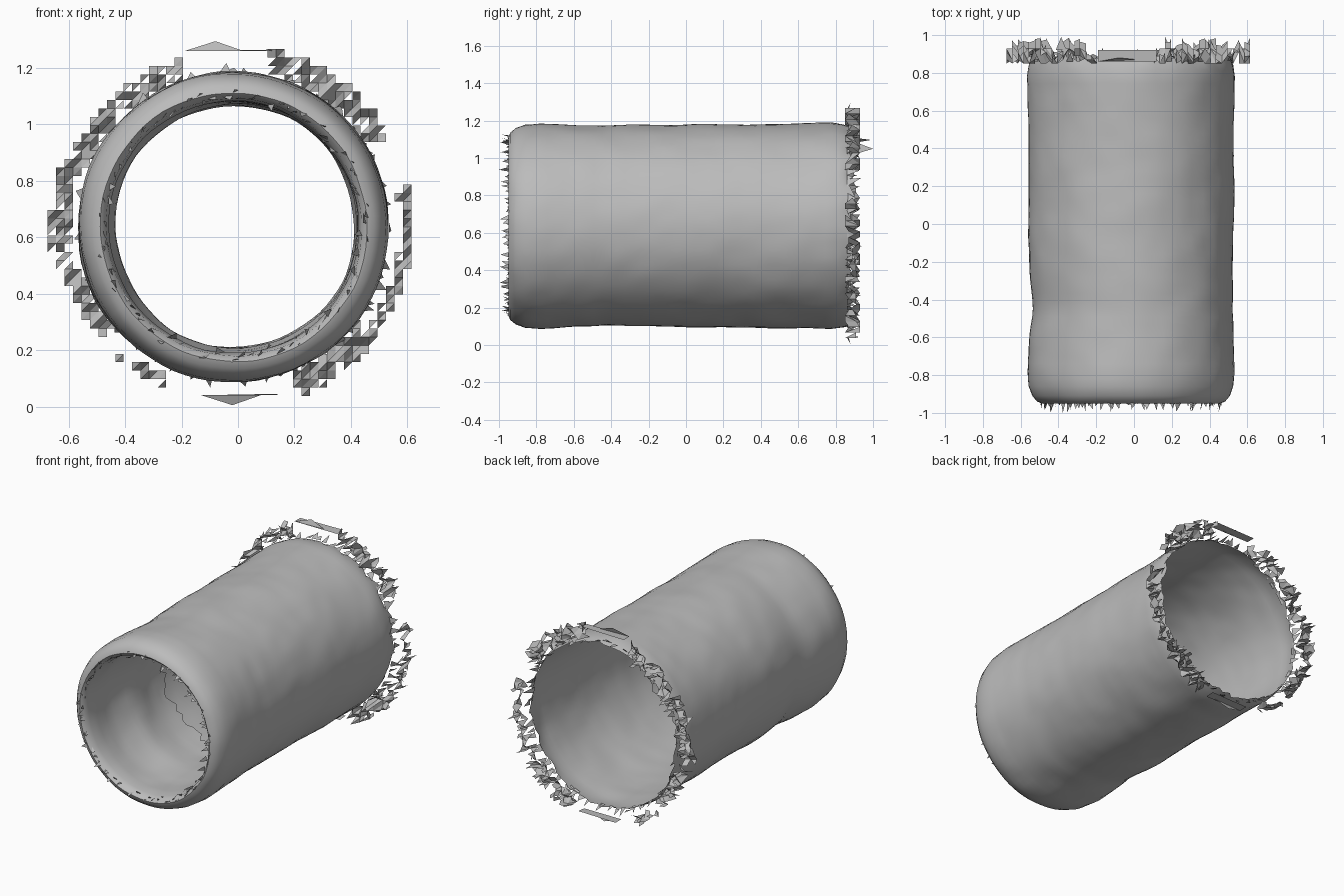
import bpy, bmesh, math, random
from mathutils import Vector, noise

random.seed(4)
if "Cube" in bpy.data.objects:
    bpy.data.objects.remove(bpy.data.objects["Cube"])

CX, CZ = -0.015, 0.637
SEGS = 80

grey = bpy.data.materials.new("plain grey")
grey.use_nodes = True
grey.diffuse_color = (0.5, 0.5, 0.5, 1)
grey.node_tree.nodes["Principled BSDF"].inputs["Base Color"].default_value = (0.5, 0.5, 0.5, 1)


def ring_point(angle, radius, y):
    return Vector((CX + radius * math.cos(angle), y, CZ + radius * math.sin(angle)))


def finish(bm, name, smooth):
    mesh = bpy.data.meshes.new(name)
    bm.to_mesh(mesh)
    bm.free()
    mesh.materials.append(grey)
    obj = bpy.data.objects.new(name, mesh)
    bpy.context.collection.objects.link(obj)
    if smooth:
        bpy.ops.object.select_all(action="DESELECT")
        obj.select_set(True)
        bpy.context.view_layer.objects.active = obj
        bpy.ops.object.shade_smooth_by_angle(angle=math.radians(40))
    return obj


def resample(points, step):
    out = []
    for a, b in zip(points, points[1:]):
        a, b = Vector(a), Vector(b)
        n = max(1, round((b - a).length / step))
        out += [a.lerp(b, i / n) for i in range(n)]
    return out + [Vector(points[-1])]


def wobbly_tube(name, profile, ragged):
    """Revolve a (y, radius) profile around the y axis, slightly dented."""
    bm = bmesh.new()
    rows = []
    path = resample(profile, 0.04)
    for k, (y, r) in enumerate(path):
        row = []
        for i in range(SEGS):
            a = math.tau * i / SEGS
            p = ring_point(a, r, y)
            rr = r + 0.009 * noise.noise(p * 3) + 0.004 * noise.noise(p * 9)
            # shallow waist on the right-hand side
            rr -= 0.02 * max(0, -math.cos(a)) * math.exp(-((y + 0.45) / 0.12) ** 2)
            yy = y
            if k == len(path) - 1:
                yy += random.choice((-1, 0, 0, 1)) * ragged
            row.append(bm.verts.new(ring_point(a, rr, yy)))
        rows.append(row)
    for lower, upper in zip(rows, rows[1:]):
        for i in range(SEGS):
            j = (i + 1) % SEGS
            bm.faces.new((lower[i], lower[j], upper[j], upper[i]))
    bmesh.ops.recalc_face_normals(bm, faces=bm.faces[:])
    return finish(bm, name, True)


# Outer wall, running from the rounded front lip to the ragged back edge
wobbly_tube("outer_wall", [
    (-0.95, 0.475), (-0.94, 0.5), (-0.91, 0.525), (-0.86, 0.543), (-0.78, 0.55),
    (-0.62, 0.543), (-0.45, 0.537), (-0.2, 0.542), (0.2, 0.542), (0.6, 0.545),
    (0.78, 0.55), (0.84, 0.542), (0.88, 0.53)], 0.02)

# Lining that folds in from the lip
wobbly_tube("inner_lining", [
    (-0.95, 0.475), (-0.93, 0.455), (-0.86, 0.445), (-0.7, 0.45), (-0.5, 0.435),
    (-0.3, 0.438), (-0.15, 0.43)], 0.03)

# Torn splinters along the front lip
bm = bmesh.new()
for i in range(90):
    a = math.tau * (i + random.random()) / 90
    r = random.uniform(0.45, 0.485)
    w = random.uniform(0.02, 0.045)
    tip = -0.955 - random.random() ** 2 * 0.045
    corners = [ring_point(a - w, r, -0.935), ring_point(a + w, r - 0.01, -0.94),
               ring_point(a + random.uniform(-w, w), r + random.uniform(-0.03, 0.01), tip)]
    bm.faces.new([bm.verts.new(c) for c in corners])
bm.faces.new([bm.verts.new(ring_point(2.4 + d, 0.47, y))
              for d, y in ((0, -0.94), (0.08, -0.94), (0.05, -1.0))])
finish(bm, "front_splinters", False)

# Broken halo of fragments around the back edge: (from, to, inner, outer) in degrees
ARCS = [(30, 78, 0.555, 0.645), (-38, 15, 0.59, 0.635), (-68, -38, 0.55, 0.645),
        (195, 220, 0.555, 0.62), (158, 195, 0.58, 0.65), (108, 158, 0.555, 0.625),
        (228, 246, 0.58, 0.62)]
CELL = 0.03


def in_halo(x, z):
    r, deg = math.hypot(x, z), math.degrees(math.atan2(z, x))
    return any((lo <= deg <= hi or lo <= deg + 360 <= hi) and r0 <= r <= r1
               for lo, hi, r0, r1 in ARCS)


bm = bmesh.new()
grid = {}


def grid_vert(i, k):
    if (i, k) not in grid:
        y = 0.89 + random.choice((-0.04, -0.02, 0, 0.02, 0.04))
        grid[i, k] = bm.verts.new((CX + i * CELL, y, CZ + k * CELL))
    return grid[i, k]


for i in range(-23, 23):
    for k in range(-23, 23):
        if not in_halo((i + 0.5) * CELL, (k + 0.5) * CELL):
            continue
        a, b, c, d = (grid_vert(i, k), grid_vert(i + 1, k),
                      grid_vert(i + 1, k + 1), grid_vert(i, k + 1))
        for tri in ((a, b, c), (a, c, d)):
            if random.random() < 0.85:
                bm.faces.new(tri)
        # side flakes standing along the axis
        if random.random() < 0.4:
            back = [bm.verts.new(v.co + Vector((0, random.uniform(0.03, 0.06), 0))) for v in (a, b)]
            bm.faces.new((a, b, back[1], back[0]))
finish(bm, "back_fragments", False)

# Long thin flakes above and below, ragged flakes on the back edge
bm = bmesh.new()


def flake(points):
    bm.faces.new([bm.verts.new(p) for p in points])


for x0, x1, z, dz in ((-0.19, 0.12, 1.26, 0.035), (-0.13, 0.14, 0.04, -0.035)):
    mid = x0 + 0.11
    flake([(x0, 0.86, z), (x1, 0.86, z), (x1, 0.92, z + 0.005), (x0, 0.92, z)])
    flake([(x0, 0.86, z), (mid, 0.88, z + dz), (mid + 0.1, 0.87, z)])
for i in range(70):
    a = math.tau * (i + random.random()) / 70
    w = random.uniform(0.02, 0.05)
    r = random.uniform(0.525, 0.55)
    flake([ring_point(a - w, r, 0.86), ring_point(a + w, r, 0.86),
           ring_point(a + random.uniform(-w, w), r + random.uniform(0, 0.04),
                      random.uniform(0.89, 0.94))])
flake([ring_point(0.75, 0.57, 0.92), ring_point(0.82, 0.6, 0.93), ring_point(0.79, 0.58, 1.0)])
flake([ring_point(2.2, 0.58, 0.92), ring_point(2.3, 0.6, 0.92), ring_point(2.25, 0.59, 0.99)])
finish(bm, "edge_flakes", False)
